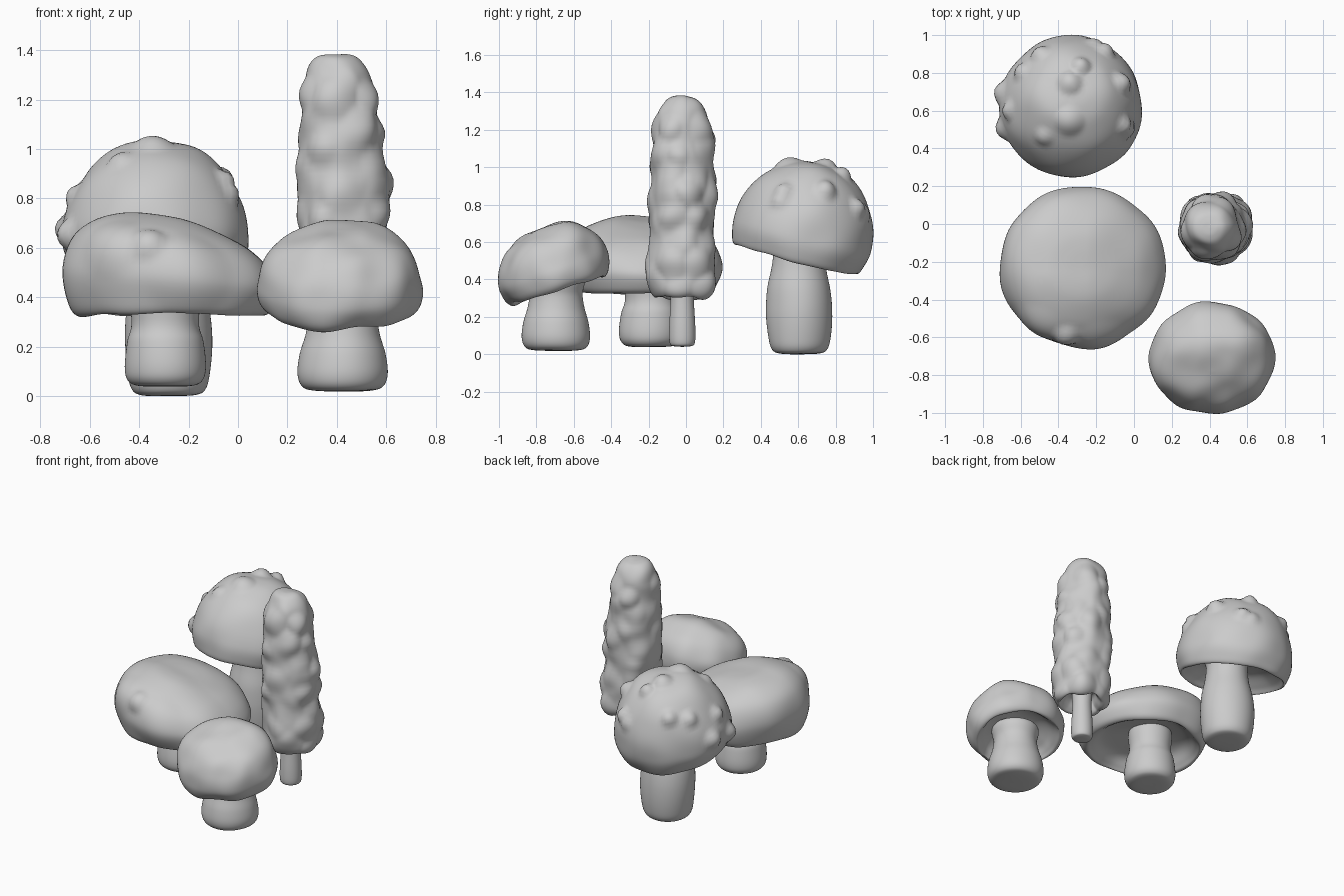
import bpy, bmesh, math, random
from mathutils import Vector, Matrix, noise
from mathutils.bvhtree import BVHTree

if "Cube" in bpy.data.objects:
    bpy.data.objects.remove(bpy.data.objects["Cube"])

random.seed(4)
SEG = 96


def smooth_profile(pts, n=6):
    """Catmull-Rom resample of (radius, height) points."""
    p = [pts[0]] + list(pts) + [pts[-1]]
    out = []
    for i in range(1, len(p) - 2):
        a, b, c, d = (Vector(q) for q in p[i - 1:i + 3])
        for k in range(n):
            t = k / n
            out.append(0.5 * (2 * b + (c - a) * t + (2 * a - 5 * b + 4 * c - d) * t * t
                              + (3 * b - a - 3 * c + d) * t ** 3))
    out.append(Vector(pts[-1]))
    return out


def lathe(name, centre, profile, scale=(1, 1), lean=(0, 0), tilt=(0, 0),
          bumps=(), side_bumps=(), wobble=0.0, freq=6.0):
    """Spun profile with a leaning crown, a tilt (degrees), soft noise and warts."""
    R = max(r for r, z in profile)
    M = (Matrix.Translation(centre) @ Matrix.Rotation(math.radians(tilt[0]), 4, 'X')
         @ Matrix.Rotation(math.radians(tilt[1]), 4, 'Y'))
    bm = bmesh.new()
    rings = []
    for r, z in smooth_profile(profile):
        r = max(r, 0)
        ring = []
        for i in range(SEG):
            a = math.tau * i / SEG
            x, y = r * math.cos(a), r * math.sin(a)
            h = z * (1 + (lean[0] * x + lean[1] * y) / R)
            ring.append(bm.verts.new(M @ Vector((x * scale[0], y * scale[1], h))))
        rings.append(ring)
    for lo, hi in zip(rings, rings[1:]):
        for i in range(SEG):
            j = (i + 1) % SEG
            bm.faces.new((lo[i], lo[j], hi[j], hi[i]))
    bmesh.ops.remove_doubles(bm, verts=bm.verts, dist=1e-5)
    bmesh.ops.recalc_face_normals(bm, faces=bm.faces)
    bm.normal_update()

    # snap wart centres to the surface
    tree = BVHTree.FromBMesh(bm)
    spots = []
    for x, y, rad, hgt in bumps:
        hit = tree.ray_cast(Vector((x, y, 3)), Vector((0, 0, -1)))[0]
        if hit is None:
            hit = tree.find_nearest(Vector((x, y, centre[2] + 0.1)))[0]
        spots.append((hit, rad, hgt))
    for x, y, z, rad, hgt in side_bumps:
        spots.append((tree.find_nearest(Vector((x, y, z)))[0], rad, hgt))

    moves = []
    for v in bm.verts:
        d = wobble * noise.noise(v.co * freq)
        best = 0.0
        for c, rad, hgt in spots:
            q = (v.co - c).length / rad
            if q < 1:
                f = hgt * (1 - q * q) ** 1.5
                if abs(f) > abs(best):
                    best = f
        moves.append((v, v.normal * (d + best)))
    for v, off in moves:
        v.co += off
    me = bpy.data.meshes.new(name)
    bm.to_mesh(me)
    bm.free()
    for p in me.polygons:
        p.use_smooth = True
    ob = bpy.data.objects.new(name, me)
    bpy.context.collection.objects.link(ob)
    return ob


# tall back mushroom with warts
lathe("tall_stem", (-0.28, 0.605, 0),
      [(0, 0), (.11, .005), (.15, .03), (.167, .1), (.175, .22), (.168, .34), (.145, .46), (.137, .56), (.14, .64), (0, .66)],
      wobble=.008, freq=4)
W = .062
lathe("tall_cap", (-0.34, 0.595, 0.535),
      [(0, .10), (.12, .09), (.22, .07), (.30, .01), (.335, -.025), (.36, .01), (.38, .1),
       (.355, .23), (.29, .36), (.2, .45), (.1, .49), (0, .5)],
      tilt=(-14, 3), wobble=.012, freq=5,
      bumps=[(-.28, .84, W, .035), (-.34, .75, .075, .035), (-.15, .92, W, .035),
             (-.06, .75, .07, .04), (-.05, .52, W, .035), (-.34, .54, .09, .025),
             (-.48, .46, .06, .02), (-.5, .9, W, .03), (-.6, .81, W, .03)],
      side_bumps=[(-.72, .7, .68, .075, .035), (-.7, .5, .65, .075, .04), (-.68, .6, .82, .06, .03),
                  (0, .49, .84, W, .03), (-.2, .96, .76, W, .02)])

# broad low mushroom
lathe("broad_stem", (-0.295, -0.19, 0.04),
      [(0, 0), (.11, .003), (.152, .025), (.165, .08), (.155, .18), (.137, .25), (.135, .4), (0, .42)],
      wobble=.006, freq=4)
lathe("broad_cap", (-0.27, -0.225, 0.33),
      [(0, .1), (.14, .095), (.27, .07), (.34, .02), (.375, 0), (.41, .035), (.44, .14),
       (.405, .245), (.32, .318), (.2, .366), (.1, .383), (0, .386)],
      scale=(1, .97), lean=(-.26, -.05), wobble=.018, freq=4,
      side_bumps=[(-.36, -.6, .62, .085, .035), (-.2, -.62, .5, .2, .02), (-.5, -.52, .6, .15, .015)])

# small front mushroom
lathe("front_stem", (0.425, -0.695, 0.02),
      [(0, 0), (.12, .003), (.165, .02), (.182, .07), (.173, .15), (.15, .23), (.14, .3), (.145, .4), (0, .42)],
      wobble=.006, freq=4)
lathe("front_cap", (0.412, -0.685, 0.355),
      [(0, .09), (.12, .08), (.2, .05), (.24, .01), (.265, -.01), (.295, .025), (.31, .1),
       (.285, .2), (.21, .285), (.1, .325), (0, .333)],
      scale=(1.09, .97), lean=(0, .1), tilt=(17, 0), wobble=.02, freq=6)

# slender lumpy mushroom
lathe("lumpy_stem", (0.425, -0.02, 0.04),
      [(0, 0), (.045, .003), (.067, .02), (.07, .1), (.062, .25), (.062, .36), (0, .38)])
core = [(0, .39), (.08, .38), (.12, .33), (.145, .31), (.172, .36), (.18, .46), (.172, .6),
        (.176, .75), (.172, .9), (.162, 1.05), (.152, 1.18), (.132, 1.29), (.09, 1.36), (.045, 1.385), (0, 1.39)]
lumps = []
for row in range(8):
    for k in range(5):
        a = math.tau * (k + .5 * (row % 2) + random.uniform(-.3, .3)) / 5
        z = .36 + row * .12 + random.uniform(-.04, .04)
        lumps.append((.43 + .2 * math.cos(a), -.02 + .2 * math.sin(a), z,
                      random.uniform(.07, .11), random.uniform(.008, .028)))
lumps.append((.65, .02, .87, .1, .04))
cap = lathe("lumpy_cap", (0.435, -0.02, 0), core, side_bumps=lumps, wobble=.02, freq=8)
for v in cap.data.vertices:
    v.co.x -= .035 * max(0, v.co.z - .4)
